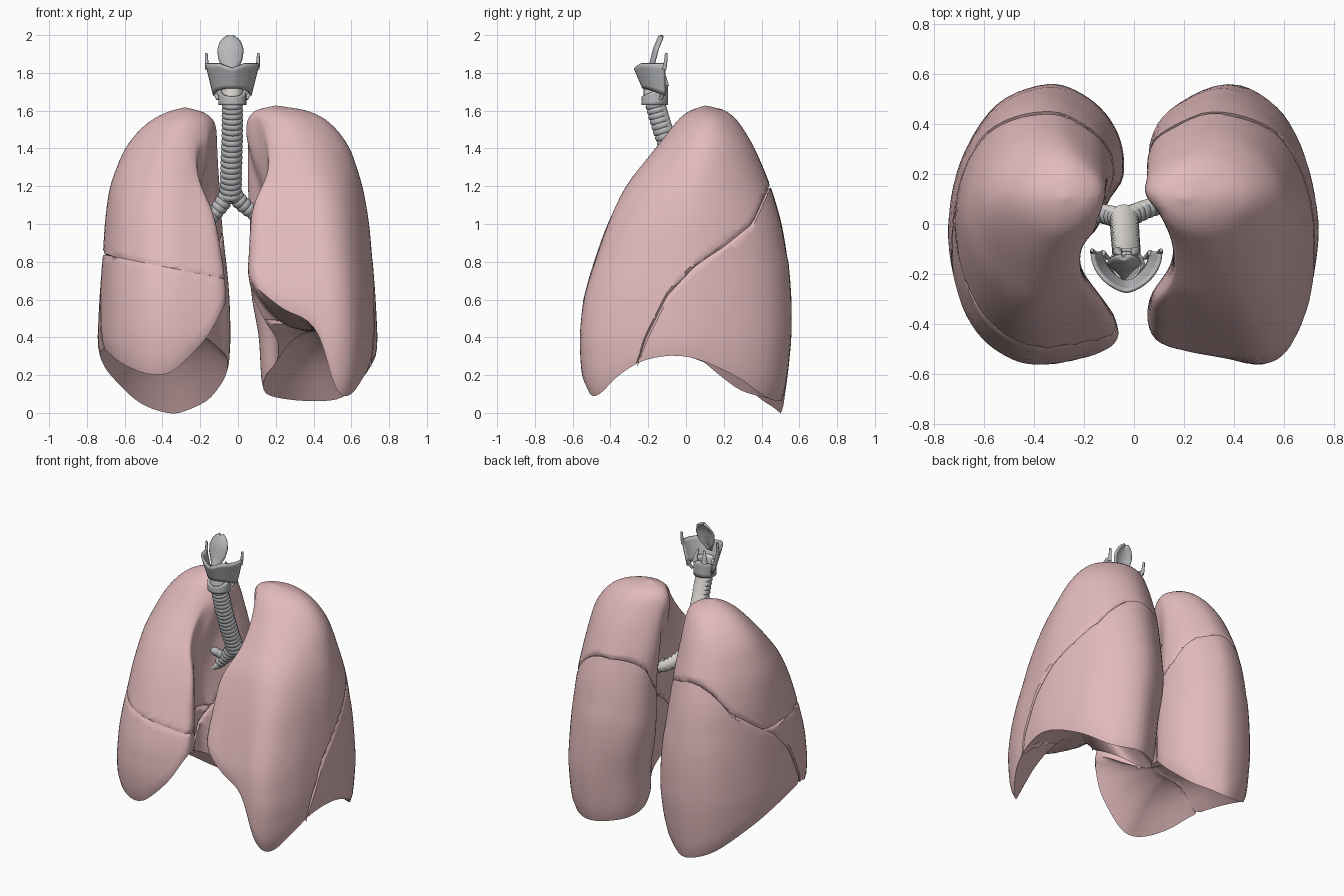
import bpy, bmesh, math
from mathutils import Vector
from mathutils.bvhtree import BVHTree

if "Cube" in bpy.data.objects:
    bpy.data.objects.remove(bpy.data.objects["Cube"])


def material(name, rgb):
    m = bpy.data.materials.new(name)
    m.diffuse_color = (*rgb, 1)
    m.use_nodes = True
    m.node_tree.nodes["Principled BSDF"].inputs["Base Color"].default_value = m.diffuse_color
    return m


PINK = material("lung_tissue", (0.76, 0.49, 0.50))
GREY = material("cartilage", (0.48, 0.49, 0.50))
PALE = material("membrane", (0.78, 0.75, 0.70))


def interp(table, t):
    """Linear lookup in rows of (key, values...)."""
    for a, b in zip(table, table[1:]):
        if t <= b[0]:
            f = max(0, (t - a[0]) / (b[0] - a[0]))
            return [p + (q - p) * f for p, q in zip(a[1:], b[1:])]
    return list(table[-1][1:])


def catmull(a, b, c, d, t):
    return 0.5 * (2 * b + (c - a) * t + (2 * a - 5 * b + 4 * c - d) * t * t + (3 * b - a - 3 * c + d) * t ** 3)


def finish(bm, name, mats, angle=40):
    bmesh.ops.recalc_face_normals(bm, faces=bm.faces[:])
    me = bpy.data.meshes.new(name)
    bm.to_mesh(me)
    bm.free()
    ob = bpy.data.objects.new(name, me)
    bpy.context.collection.objects.link(ob)
    for m in mats:
        me.materials.append(m)
    bpy.ops.object.select_all(action='DESELECT')
    ob.select_set(True)
    bpy.context.view_layer.objects.active = ob
    bpy.ops.object.shade_smooth_by_angle(angle=math.radians(angle))
    return ob


def loft(rings, start, end):
    """Skin closed rings, closing both ends with a fan to a point."""
    bm = bmesh.new()
    vs = [[bm.verts.new(p) for p in r] for r in rings]
    n = len(vs[0])
    for a, b in zip(vs, vs[1:]):
        for i in range(n):
            bm.faces.new((a[i], a[(i + 1) % n], b[(i + 1) % n], b[i]))
    for ring, tip in ((vs[0], start), (vs[-1], end)):
        c = bm.verts.new(tip)
        for i in range(n):
            bm.faces.new((ring[i], ring[(i + 1) % n], c))
    bmesh.ops.recalc_face_normals(bm, faces=bm.faces[:])
    return bm


def lung_body(outline, levels, medial, dome, side):
    """Stacked kidney sections over a wavy lower rim, hollowed by the diaphragm dome."""
    pts = [Vector(p) for p in outline]
    n = len(pts)
    rim = [catmull(pts[i - 1], pts[i], pts[(i + 1) % n], pts[(i + 2) % n], k / 5)
           for i in range(n) for k in range(5)]
    lo = [min(p[k] for p in rim) for k in (0, 1)]
    hi = [max(p[k] for p in rim) for k in (0, 1)]
    top = levels[-1][0]
    deepest = max(m[1] for m in medial)

    def place(p, z):
        u, v = [2 * (p[k] - lo[k]) / (hi[k] - lo[k]) - 1 for k in (0, 1)]
        w = min(1, max(0, (z - 1.2) / 0.3))
        r = max(0.01, math.hypot(u, v))
        u, v = u + (u / r - u) * w, v + (v / r - v) * w
        slim = 1 - 0.05 * min(1, 4 * u * u * v * v) * min(1, max(0, (z - 0.7) / 0.5))
        u, v = u * slim, v * slim
        xi, xo, yf, yb = interp(levels, z)
        x = xi + (xo - xi) * (u + 1) / 2
        y = yf + (yb - yf) * (v + 1) / 2
        # hollow of the inner face, cut softly through to the front above the hilum
        limit = interp(medial, y)[0]
        if y < -0.1:
            limit += (deepest - limit) * min(1, max(0, (z - 1.08) / 0.2))
        x = 0.5 * (x + limit + math.sqrt((x - limit) ** 2 + 0.03 ** 2)) - 0.006
        return Vector((side * x, y, z))

    d = Vector((side * dome[0], dome[1], dome[2]))
    rows = 38
    walls = []
    for j in range(rows):
        s = math.sin(math.pi / 2 * j / rows)
        walls.append([place(p, p.z + (top - p.z) * s) for p in rim])
    under = []
    for k in range(7, 0, -1):
        f = 1 - k / 8
        under.append([Vector((d.x + (p.x - d.x) * f, d.y + (p.y - d.y) * f,
                              d.z + (p.z - d.z) * f ** 2.6)) for p in walls[0]])
    tip = Vector((side * levels[-1][1], levels[-1][3], top))
    bm = loft(under + walls, d, tip)
    bmesh.ops.smooth_vert(bm, verts=bm.verts[:], factor=0.5,
                          use_axis_x=True, use_axis_y=True, use_axis_z=True)
    for _ in range(5):  # soften everything above the rim
        bmesh.ops.smooth_vert(bm, verts=[v for v in bm.verts if 0.8 < v.co.z < 1.59], factor=0.5,
                              use_axis_x=True, use_axis_y=True, use_axis_z=True)
    return bm


def split(bm, height):
    """Cut along the curved sheet z = height(co); return upper and lower lobes with a groove."""
    out = []
    tree = BVHTree.FromBMesh(bm)
    for upper in (True, False):
        b = bm.copy()
        for v in b.verts:
            v.co.z -= height(v.co)
        for z in (0.025 if upper else -0.025, 0):
            bmesh.ops.bisect_plane(b, geom=b.verts[:] + b.edges[:] + b.faces[:], dist=1e-5,
                                   plane_co=(0, 0, z), plane_no=(0, 0, 1),
                                   clear_inner=upper and z == 0, clear_outer=not upper and z == 0)
        moves = []
        for v in b.verts:
            if v.is_boundary:
                nrm = tree.find_nearest(v.co + Vector((0, 0, height(v.co))))[1]
                moves.append((v, Vector((nrm.x, nrm.y, 0)) * 0.012))
        for v, m in moves:
            v.co -= m
        res = bmesh.ops.holes_fill(b, edges=[e for e in b.edges if e.is_boundary], sides=0)
        bmesh.ops.triangulate(b, faces=res["faces"])
        for v in b.verts:
            v.co.z += height(v.co)
        out.append(b)
    bm.free()
    return out


# Lungs: rim outlines (x, y, rim height) and sections (z, inner x, outer x, front y, back y)
rim_l = [(.36, .56, .04), (.56, .47, .06), (.68, .28, .18), (.74, .02, .285), (.72, -.2, .27), (.68, -.36, .18),
         (.6, -.5, .07), (.5, -.55, .13), (.38, -.54, .45), (.22, -.52, .55), (.08, -.5, .67), (.04, -.38, .69),
         (.1, -.22, .48), (.16, -.05, .36), (.15, .1, .26), (.08, .2, .18), (.06, .32, .1), (.14, .46, .06)]
rim_r = [(.36, .56, -.03), (.56, .48, .03), (.7, .26, .18), (.75, 0, .29), (.72, -.24, .32), (.64, -.42, .25),
         (.5, -.53, .19), (.36, -.55, .2), (.2, -.52, .36), (.08, -.48, .55), (.05, -.4, .58), (.12, -.26, .5),
         (.18, -.12, .43), (.14, .0, .37), (.06, .14, .31), (.05, .28, .18), (.11, .42, .06), (.22, .52, 0)]
lev_l = [(0, .12, .7, -.52, .51), (.1, .12, .72, -.53, .52), (.2, .11, .735, -.555, .54), (.4, .1, .745, -.565, .56),
         (.6, .06, .735, -.545, .56), (.8, .04, .72, -.485, .545), (1, .04, .705, -.42, .515),
         (1.2, .02, .67, -.33, .455), (1.4, .02, .605, -.165, .37), (1.5, .03, .535, -.085, .31),
         (1.57, .05, .455, -.03, .26), (1.605, .1, .36, .03, .2), (1.627, .2, .21, .1, .11)]
lev_r = [(0, .1, .68, -.5, .51), (.1, .08, .71, -.52, .525), (.2, .05, .735, -.545, .54), (.4, .03, .75, -.565, .56),
         (.6, .04, .74, -.545, .56), (.8, .06, .725, -.49, .545), (1, .08, .715, -.42, .515),
         (1.2, .09, .69, -.32, .455), (1.4, .1, .61, -.16, .37), (1.5, .11, .53, -.08, .31),
         (1.56, .13, .455, -.03, .26), (1.595, .19, .38, .03, .2), (1.617, .28, .29, .1, .11)]
medial_l = [(-.5, .03), (-.36, .04), (-.28, .06), (-.2, .13), (-.13, .165), (-.05, .15), (.05, .1), (.13, .02), (.5, 0)]
medial_r = [(-.45, .05), (-.36, .08), (-.28, .14), (-.18, .22), (-.09, .22), (-.02, .14), (.1, .1), (.18, .03), (.5, .02)]
fissure = [(-.6, -.5), (-.28, .18), (-.22, .38), (-.1, .62), (.05, .78), (.2, .88), (.35, 1.0), (.45, 1.22), (.6, 1.5)]


def oblique(co):
    return interp(fissure, co.y + 0.4 * max(0, 0.28 - abs(co.x)))[0]


def horizontal(co):
    return 0.71 + 0.2 * (-co.x - 0.07)


upper, lower = split(lung_body(rim_l, lev_l, medial_l, (.42, -.03, .43), 1), oblique)
finish(upper, "left_upper_lobe", [PINK])
finish(lower, "left_lower_lobe", [PINK])
front, lower = split(lung_body(rim_r, lev_r, medial_r, (.42, -.03, .48), -1), oblique)
finish(lower, "right_lower_lobe", [PINK])
upper, middle = split(front, horizontal)
finish(upper, "right_upper_lobe", [PINK])
finish(middle, "right_middle_lobe", [PINK])


def tube(name, path, r0, r1, ridges=0, sides=20):
    """Tube along a path; optional cartilage ridges leave the back smooth and pale."""
    path = [Vector(p) for p in path]
    ext = [2 * path[0] - path[1]] + path + [2 * path[-1] - path[-2]]
    per = max(6, ridges * 6 // (len(path) - 1))
    pts = [catmull(*ext[i:i + 4], k / per) for i in range(len(path) - 1) for k in range(per)] + [path[-1]]
    rings = []
    for i, p in enumerate(pts):
        t = (pts[min(i + 1, len(pts) - 1)] - pts[max(i - 1, 0)]).normalized()
        a = Vector((0, 1, 0)).cross(t).normalized()
        b = t.cross(a)
        f = i / (len(pts) - 1)
        ring = []
        for k in range(sides):
            ang = 2 * math.pi * k / sides
            dirn = a * math.cos(ang) + b * math.sin(ang)
            bump = 0.006 * abs(math.sin(math.pi * ridges * f)) ** 0.6 if dirn.y < 0.6 else 0
            ring.append(p + dirn * (r0 + (r1 - r0) * f + bump * r0 / 0.05))
        rings.append(ring)
    bm = loft(rings, pts[0], pts[-1])
    if ridges:
        bm.normal_update()
        for fc in bm.faces:
            fc.material_index = 1 if fc.normal.y > 0.65 else 0
    return finish(bm, name, [GREY, PALE])


# Windpipe and bronchi
tube("trachea", [(-.03, -.17, 1.67), (-.03, -.12, 1.5), (-.035, -.05, 1.32), (-.04, .03, 1.14)], .05, .053, 19, 24)
tube("left_bronchus", [(-.04, .02, 1.18), (.02, .05, 1.11), (.1, .075, 1.05), (.22, .08, 1.0)], .042, .03, 9)
tube("right_bronchus", [(-.04, .02, 1.18), (-.09, .035, 1.1), (-.15, .045, 1.03), (-.24, .04, .95)], .042, .032, 9)
for i, (s, e) in enumerate([((-.13, .04, 1.06), (-.3, -.02, 1.13)), ((-.17, .04, 1.0), (-.3, -.08, .9)),
                            ((-.2, .04, .98), (-.24, .1, .78)), ((.13, .07, 1.04), (.28, -.03, 1.1)),
                            ((.18, .08, 1.01), (.26, .1, .8))]):
    mid = (Vector(s) + Vector(e)) / 2 + Vector((0, -.01, .01))
    tube("bronchial_branch_%d" % (i + 1), [s, mid, e], .026, .018, 5, 12)


def sheet(name, fn, nu, nv, thick, mat=GREY):
    """Curved plate from fn(s in -1..1, t in 0..1), thickened."""
    bm = bmesh.new()
    g = [[bm.verts.new(fn(2 * i / nu - 1, j / nv)) for j in range(nv + 1)] for i in range(nu + 1)]
    for i in range(nu):
        for j in range(nv):
            bm.faces.new((g[i][j], g[i + 1][j], g[i + 1][j + 1], g[i][j + 1]))
    bmesh.ops.remove_doubles(bm, verts=bm.verts[:], dist=1e-5)
    sol = finish(bm, name, [mat]).modifiers.new("thickness", 'SOLIDIFY')
    sol.thickness = thick
    sol.offset = 0


# Larynx
CX = -0.03


def thyroid(s, t):
    w = 0.095 + 0.042 * t
    fy = -0.225 - 0.045 * t
    z0 = 1.72 - 0.04 * s * s
    z1 = 1.825 + 0.025 * min(1, abs(s) * 3)
    return (CX + w * math.sin(s * math.pi / 2), fy + (-0.11 - fy) * abs(s) ** 1.5, z0 + (z1 - z0) * t)


def cricoid(s, t):
    a = math.pi * s
    back = (1 - math.cos(a)) / 2
    return (CX + 0.066 * math.sin(a), -0.165 - 0.062 * math.cos(a), 1.63 + t * (0.045 + 0.065 * back))


def epiglottis(s, t):
    w = interp([(0, .012), (.15, .03), (.4, .06), (.65, .068), (.85, .054), (.95, .032), (1, .012)], t)[0]
    y = interp([(0, -.22), (.3, -.19), (.7, -.168), (1, -.14)], t)[0]
    return (CX - 0.01 + w * s, y + 0.02 * s * s, 1.78 + 0.215 * t)


def cone_membrane(s, t):
    a = s * 1.5
    return (CX + 0.055 * math.sin(a), -0.16 - 0.06 * math.cos(a), 1.66 + 0.08 * t)


sheet("thyroid_cartilage", thyroid, 24, 6, 0.014)
sheet("cricoid_cartilage", cricoid, 28, 4, 0.016)
sheet("epiglottis", epiglottis, 10, 16, 0.012)
sheet("cricothyroid_membrane", cone_membrane, 12, 3, 0.008, PALE)
for side, word in ((-1, "right"), (1, "left")):
    for part, path, r0, r1 in (
            ("upper_horn", [(.133, -.115, 1.82), (.136, -.108, 1.86), (.138, -.105, 1.905)], .012, .007),
            ("lower_horn", [(.095, -.115, 1.72), (.088, -.122, 1.69), (.075, -.135, 1.66)], .012, .009),
            ("arytenoid", [(.035, -.11, 1.73), (.032, -.115, 1.77), (.022, -.125, 1.81)], .02, .006)):
        tube(word + "_" + part, [(CX + side * x, y, z) for x, y, z in path], r0, r1, 0, 10)
